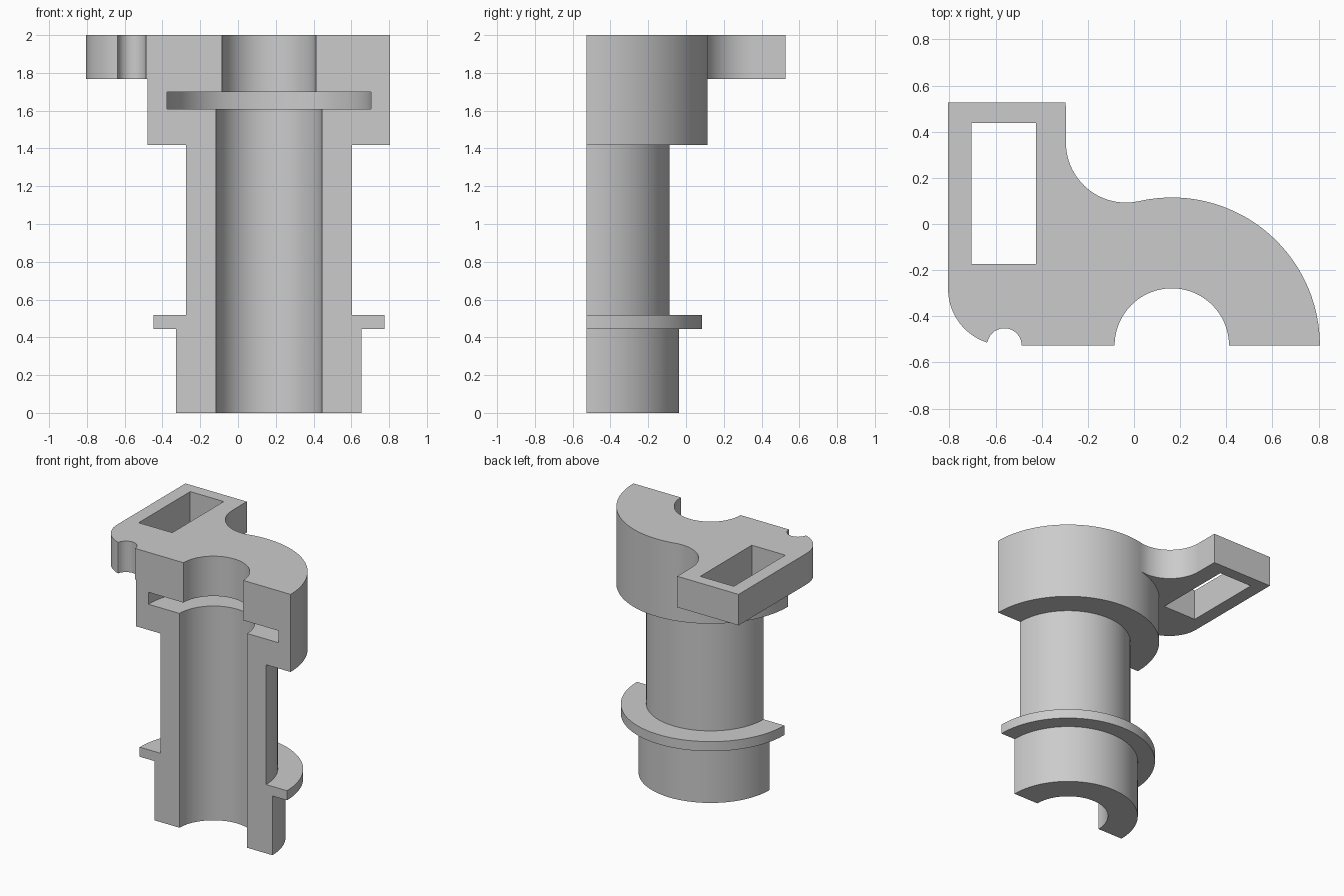
import bpy, bmesh
from math import pi, cos, sin, radians
from mathutils import Vector

cube = bpy.data.objects.get("Cube")
if cube:
    bpy.data.objects.remove(cube, do_unlink=True)

AX, AY = 0.164, -0.527          # axis of the half-round housing, on the cut plane
TOP, PLATE_Z = 2.0, 1.767

grey = bpy.data.materials.new("plain grey")
grey.use_nodes = True
grey.diffuse_color = (0.6, 0.6, 0.6, 1)
grey.node_tree.nodes["Principled BSDF"].inputs["Base Color"].default_value = (0.6, 0.6, 0.6, 1)


def finish(bm, name):
    bmesh.ops.recalc_face_normals(bm, faces=bm.faces)
    mesh = bpy.data.meshes.new(name)
    bm.to_mesh(mesh)
    bm.free()
    obj = bpy.data.objects.new(name, mesh)
    bpy.context.collection.objects.link(obj)
    mesh.materials.append(grey)
    return obj


def half_lathe(name, profile, steps=64):
    """Turn a closed (radius, height) profile half way round the axis."""
    bm = bmesh.new()
    vs = [bm.verts.new((AX + r, AY, z)) for r, z in profile]
    es = [bm.edges.new((a, b)) for a, b in zip(vs, vs[1:] + vs[:1])]
    bmesh.ops.spin(bm, geom=vs + es, cent=(AX, AY, 0), axis=(0, 0, 1),
                   angle=pi, steps=steps, use_duplicate=False)
    bmesh.ops.holes_fill(bm, edges=bm.edges, sides=0)
    return finish(bm, name)


def prism(name, outline, z0, z1):
    bm = bmesh.new()
    face = bm.faces.new([bm.verts.new((x, y, z0)) for x, y in outline])
    ext = bmesh.ops.extrude_face_region(bm, geom=[face])
    moved = [v for v in ext["geom"] if isinstance(v, bmesh.types.BMVert)]
    bmesh.ops.translate(bm, vec=(0, 0, z1 - z0), verts=moved)
    return finish(bm, name)


def arc(cx, cy, r, start, end, n=20):
    angles = [radians(start + (end - start) * i / n) for i in range(n + 1)]
    return [(cx + r * cos(a), cy + r * sin(a)) for a in angles]


def combine(target, other, operation):
    mod = target.modifiers.new(operation.lower(), 'BOOLEAN')
    mod.operation, mod.object, mod.solver = operation, other, 'EXACT'
    bpy.context.view_layer.objects.active = target
    bpy.ops.object.modifier_apply(modifier=mod.name)
    bpy.data.objects.remove(other, do_unlink=True)


# Sectioned housing: collar, tube, flange and foot, with bore and inner groove
housing = half_lathe("sectioned_housing", [
    (0.281, 0), (0.491, 0), (0.491, 0.445), (0.612, 0.445), (0.612, 0.517),
    (0.439, 0.517), (0.439, 1.417), (0.642, 1.417), (0.642, TOP),
    (0.248, TOP), (0.248, 1.7), (0.54, 1.7), (0.54, 1.61), (0.281, 1.61)])

# Side bracket: rounded corner, half-round notch, fillet running into the collar
fillet = Vector((-0.035, 0.353))
to_axis = Vector((AX, AY)) - fillet
tangent = math_angle = 360 - to_axis.angle(Vector((1, 0))) * 180 / pi
outline = [(-0.296, 0.527), (-0.806, 0.527)]
outline += arc(-0.562, -0.282, 0.244, 180, 252)
outline += arc(-0.562, AY, 0.075, 168, 0, 16)
outline += [(-0.2, AY)]
outline += arc(*fillet, to_axis.length - 0.642, tangent, 180)
bracket = prism("bracket", outline, PLATE_Z, TOP)

# Rectangular slot through the bracket
slot = prism("slot_cutter", [(-0.704, -0.174), (-0.425, -0.174),
                             (-0.425, 0.438), (-0.704, 0.438)], 1.5, 2.2)
combine(bracket, slot, 'DIFFERENCE')
combine(housing, bracket, 'UNION')

# Smooth the round walls and keep the machined edges crisp
bpy.ops.object.select_all(action='DESELECT')
housing.select_set(True)
bpy.context.view_layer.objects.active = housing
bpy.ops.object.shade_smooth_by_angle(angle=radians(25))
